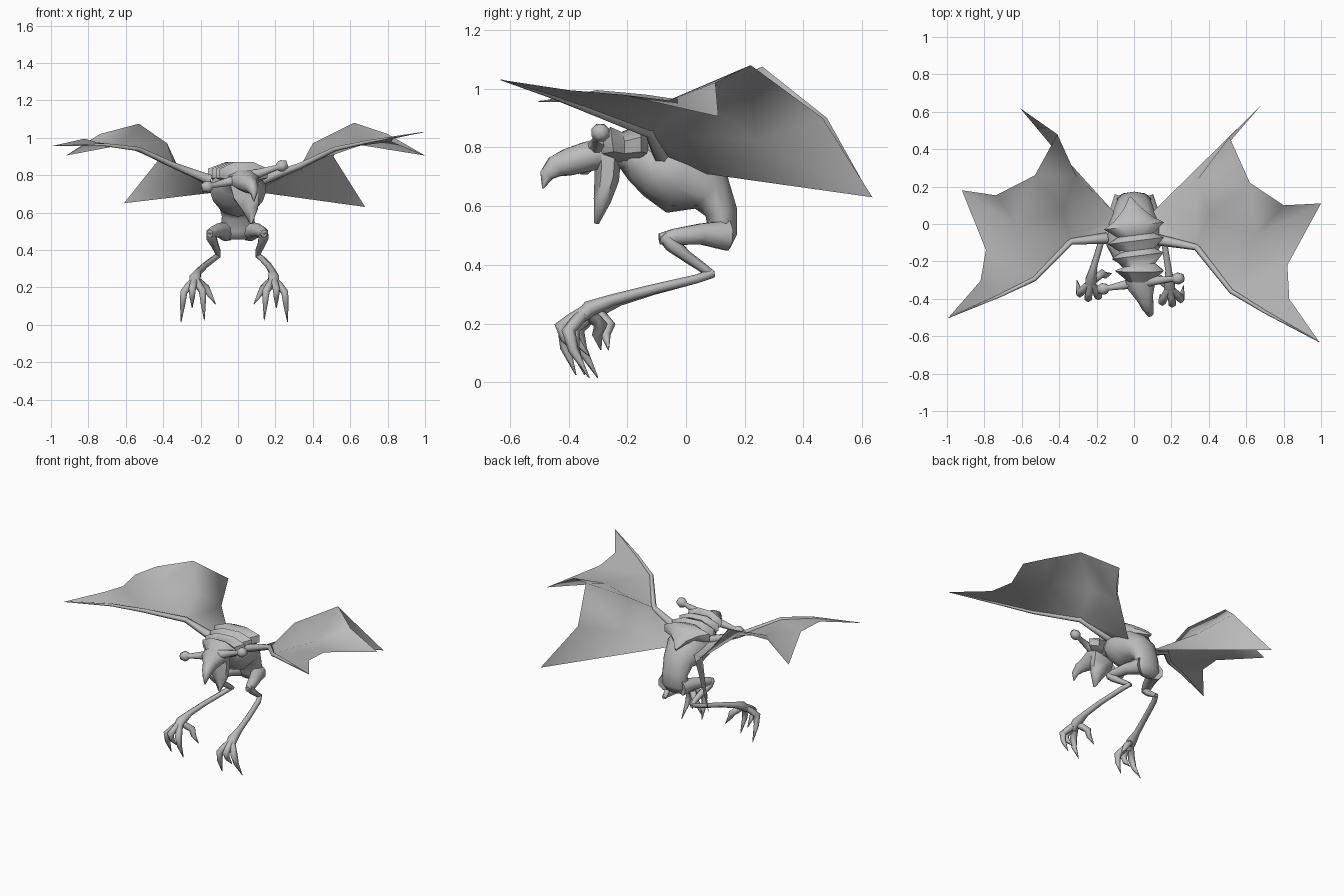
import bpy, bmesh, math
from mathutils import Vector

cube = bpy.data.objects.get("Cube")
if cube:
    bpy.data.objects.remove(cube)

grey = bpy.data.materials.new("stone grey")
grey.use_nodes = True
COLOUR = (0.5, 0.5, 0.5, 1)
grey.diffuse_color = COLOUR
grey.node_tree.nodes["Principled BSDF"].inputs["Base Color"].default_value = COLOUR


def finish(name, bm, angle=60):
    bmesh.ops.recalc_face_normals(bm, faces=bm.faces)
    mesh = bpy.data.meshes.new(name)
    bm.to_mesh(mesh)
    bm.free()
    mesh.materials.append(grey)
    obj = bpy.data.objects.new(name, mesh)
    bpy.context.collection.objects.link(obj)
    bpy.ops.object.select_all(action='DESELECT')
    obj.select_set(True)
    bpy.context.view_layer.objects.active = obj
    bpy.ops.object.shade_smooth_by_angle(angle=math.radians(angle))
    return obj


def loft(name, path, sides=8, ref=(1, 0, 0), angle=70):
    """Tube through (x, y, z, half width, half depth) sections."""
    bm = bmesh.new()
    centres = [Vector(p[:3]) for p in path]
    rings = []
    for i, p in enumerate(path):
        t = (centres[min(i + 1, len(path) - 1)] - centres[max(i - 1, 0)]).normalized()
        side = Vector(ref)
        side = (side - t * side.dot(t)).normalized()
        up = t.cross(side)
        w, d = p[3], p[-1]
        ring = []
        for k in range(sides):
            a = math.tau * (k + 0.5) / sides
            ring.append(bm.verts.new(centres[i] + side * w * math.cos(a) + up * d * math.sin(a)))
        rings.append(ring)
    for a, b in zip(rings, rings[1:]):
        for k in range(sides):
            j = (k + 1) % sides
            bm.faces.new((a[k], a[j], b[j], b[k]))
    bm.faces.new(rings[0][::-1])
    bm.faces.new(rings[-1])
    return finish(name, bm, angle)


# Body: pelvis, curved waist, deep chest and neck
loft("body", [(0, .125, .455, .06, .025), (0, .125, .50, .10, .048), (0, .12, .58, .09, .055),
              (0, .085, .65, .105, .08), (0, -.01, .70, .14, .135), (0, -.10, .735, .155, .11),
              (0, -.16, .765, .12, .085), (.01, -.21, .785, .08, .06),
              (.02, -.25, .785, .07, .055)], 10)

# Head with hooked beak, and open lower jaw
loft("head", [(.01, -.19, .79, .06, .05), (.025, -.26, .785, .085, .055),
              (.04, -.33, .77, .08, .055), (.06, -.40, .75, .045, .05),
              (.075, -.445, .735, .034, .04), (.085, -.475, .705, .02, .026),
              (.085, -.487, .66, .003, .003)])
loft("lower_jaw", [(.03, -.265, .78, .09, .045), (.045, -.27, .69, .08, .042),
                   (.065, -.285, .62, .05, .03), (.07, -.305, .54, .006, .008)], 6)

# Tilted stalks with knobbed ends
for side, end in (("left", Vector((.25, -.29, .855))), ("right", Vector((-.18, -.35, .735)))):
    base = Vector((.035, -.31, .785))
    stops = [(0, .04), (.35, .026), (.8, .015), (.84, .026), (.93, .034), (1.06, .022)]
    loft(side + "_stalk", [(*base.lerp(end, f), r) for f, r in stops], 8, (0, 1, 0))

# Ribbed back: flared rims over a spike that points to the rear
ribs = [(-.02, .14, .755, .008, .008), (-.01, .08, .785, .05, .03)]
for i in range(4):
    y, x, w = .01 - .08 * i, .01 * i, .175 - .012 * i
    ribs += [(x, y + .01, .80, w * .65, .055), (x, y - .02, .81, w, .065)]
ribs.append((.03, -.30, .79, .07, .04))
loft("ribbed_back", ribs, 8, angle=50)

# Legs: folded thigh, shin, long foot bone, toes and talons
for name, s, dx, dy in (("left", 1, 0, 0), ("right", -1, .04, .03)):
    def limb(part, path, sides=6):
        # the far end of the leg carries the whole sideways shift
        loft(name + "_" + part, [(s * (x + dx * min(1, max(0, -y * 3))),
                                  y + dy * min(1, max(0, -y * 3)), z, w, d)
                                 for x, y, z, w, d in path], sides)
    limb("thigh", [(.06, .14, .50, .05, .055), (.10, .05, .505, .04, .038),
                   (.13, -.04, .495, .032, .03), (.14, -.09, .488, .018, .02)], 8)
    limb("shin", [(.14, -.08, .50, .022, .02), (.137, -.05, .47, .03, .026),
                  (.125, 0, .43, .022, .02), (.11, .05, .395, .018, .017),
                  (.105, .09, .365, .014, .014)])
    limb("foot_bone", [(.105, .092, .372, .014, .016), (.13, .04, .353, .018, .015),
                       (.165, -.12, .315, .018, .017), (.185, -.25, .28, .02, .02),
                       (.19, -.33, .25, .034, .028), (.195, -.37, .21, .03, .02)])
    toes = [((.25, -.40, .175), (.265, -.33, .015)), ((.15, -.415, .18), (.14, -.375, .025)),
            ((.205, -.425, .19), (.205, -.36, .09)), ((.135, -.29, .195), (.085, -.29, .11))]
    for knuckle, tip in toes:
        root, mid, end = Vector((.19, -.34, .245)), Vector(knuckle), Vector(tip)
        bend = mid.lerp(end, .4) + Vector((0, -.012, 0))
        limb("toe", [(*root, .02, .02), (*root.lerp(mid, .6), .021, .022), (*mid, .022, .024),
                     (*bend, .016, .018), (*end, .002, .002)])

# Wings: named points of the left wing
WING = {
    "shoulder": (.13, -.085, .775), "elbow": (.335, -.125, .85), "wrist": (.52, -.36, .94),
    "hand": (.70, -.47, .98), "tip": (.99, -.63, 1.03), "notch": (.83, -.40, .995),
    "inlet": (.82, -.22, .98), "mid_tip": (1.0, .11, .905), "mid_inlet": (.80, .10, 1.02),
    "peak": (.62, .22, 1.08), "rear_notch": (.51, .465, .90), "rear_tip": (.68, .635, .63),
    "hip": (.10, .065, .71), "dome": (.40, .05, .97), "palm": (.66, -.06, .96),
    "fold": (.34, .24, .82),
}
# Points of the right wing that do not follow the mirrored sweep
RIGHT = {"peak": (-.53, .26, 1.075), "rear_notch": (-.41, .48, .90),
         "rear_tip": (-.61, .62, .65), "fold": (-.31, .26, .82)}
PANELS = ["shoulder elbow fold hip", "elbow dome fold", "elbow wrist palm dome",
          "wrist hand inlet palm", "hand tip notch", "hand notch inlet",
          "palm inlet mid_tip", "palm mid_tip mid_inlet", "palm mid_inlet peak dome",
          "dome peak rear_notch fold", "fold rear_notch rear_tip", "hip fold rear_tip"]


def sweep_right(p):
    """Mirrors a point to the right wing, which is swept forward less and lowered at the tip."""
    x, y, z = p
    return (-(.913 * x - .11 * y + .019), .088 * x + .92 * y - .009, z + .35 * min(0, y + .42))


left_points = {k: Vector(p) for k, p in WING.items()}
right_points = {k: Vector(RIGHT.get(k, sweep_right(p))) for k, p in WING.items()}
for name, pts in (("left", left_points), ("right", right_points)):
    bm = bmesh.new()
    verts = {k: bm.verts.new(p) for k, p in pts.items()}
    for panel in PANELS:
        bm.faces.new([verts[k] for k in panel.split()])
    bmesh.ops.triangulate(bm, faces=[f for f in bm.faces if len(f.verts) > 3])
    finish(name + "_wing_membrane", bm, 75)
    radii = (.03, .018, .013, .009, .002)
    loft(name + "_wing_arm", [(*pts[k], r) for k, r in
                              zip(("shoulder", "elbow", "wrist", "hand", "tip"), radii)],
         6, (0, 0, 1))
